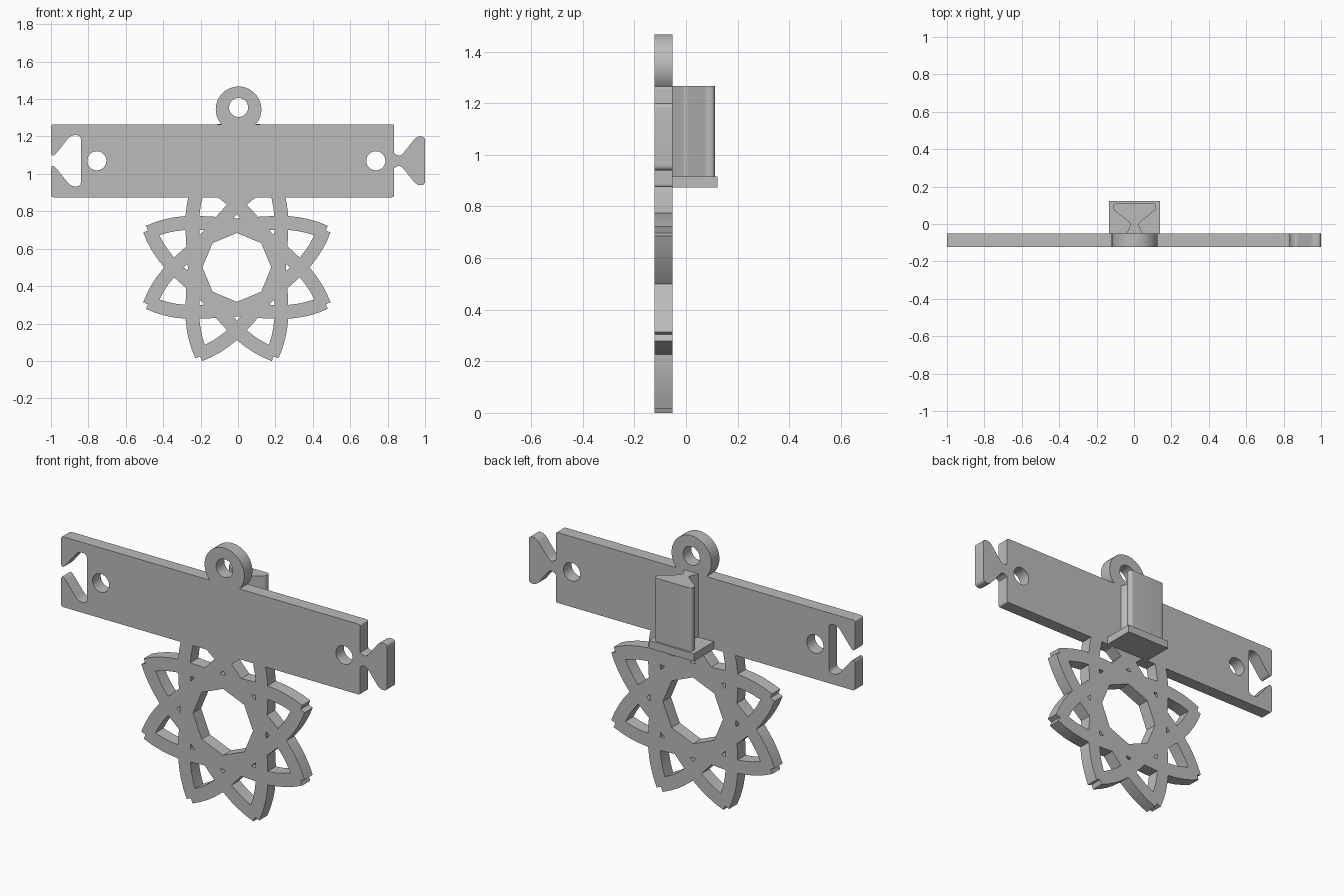
import bpy, bmesh, math
from mathutils import Vector
from mathutils.geometry import delaunay_2d_cdt

if "Cube" in bpy.data.objects:
    bpy.data.objects.remove(bpy.data.objects["Cube"])

grey = bpy.data.materials.new("plain grey")
grey.diffuse_color = (0.5, 0.5, 0.5, 1)
grey.use_nodes = True
grey.node_tree.nodes["Principled BSDF"].inputs["Base Color"].default_value = grey.diffuse_color


def circle(cx, cy, r, n=48):
    return [(cx + r * math.cos(2 * math.pi * i / n), cy + r * math.sin(2 * math.pi * i / n))
            for i in range(n)]


def rounded(points, steps=6):
    """Outline from (x, y, trim) points, each corner replaced by a small curve."""
    out = []
    for i, (x, y, r) in enumerate(points):
        p = Vector((x, y))
        if r == 0:
            out.append((x, y))
            continue
        q = Vector(points[i - 1][:2])
        s = Vector(points[(i + 1) % len(points)][:2])
        a = p + (q - p).normalized() * r
        b = p + (s - p).normalized() * r
        for k in range(steps + 1):
            t = k / steps
            out.append(tuple(a * (1 - t) ** 2 + p * 2 * t * (1 - t) + b * t * t))
    return out


def inside(p, poly):
    hit = False
    for i, (x1, y1) in enumerate(poly):
        x0, y0 = poly[i - 1]
        if (y0 > p[1]) != (y1 > p[1]) and p[0] < x0 + (p[1] - y0) * (x1 - x0) / (y1 - y0):
            hit = not hit
    return hit


def slab(name, solids, cuts, low, high, place):
    """Merge flat outlines, remove the cut outlines, and give the result thickness."""
    pts, edges = [], []
    for poly in solids + cuts:
        n, k = len(pts), len(poly)
        pts += [Vector(p) for p in poly]
        edges += [(n + i, n + (i + 1) % k) for i in range(k)]
    verts, _, tris, *_ = delaunay_2d_cdt(pts, edges, [], 0, 1e-5)
    keep = []
    for f in tris:
        c = sum((verts[i] for i in f), Vector((0, 0))) / len(f)
        if any(inside(c, s) for s in solids) and not any(inside(c, s) for s in cuts):
            keep.append(tuple(f))
    n = len(verts)
    count = {}
    for f in keep:
        for i in range(len(f)):
            e = (f[i - 1], f[i])
            key = tuple(sorted(e))
            count.setdefault(key, []).append(e)
    sides = [(e[0][0], e[0][1], e[0][1] + n, e[0][0] + n)
             for e in count.values() if len(e) == 1]
    faces = keep + [tuple(i + n for i in reversed(f)) for f in keep] + sides
    coords = [place(v.x, v.y, h) for h in (low, high) for v in verts]
    mesh = bpy.data.meshes.new(name)
    mesh.from_pydata(coords, [], faces)
    bm = bmesh.new()
    bm.from_mesh(mesh)
    bmesh.ops.delete(bm, geom=[v for v in bm.verts if not v.link_faces], context='VERTS')
    bmesh.ops.recalc_face_normals(bm, faces=bm.faces[:])
    bm.to_mesh(mesh)
    bm.free()
    mesh.materials.append(grey)
    obj = bpy.data.objects.new(name, mesh)
    bpy.context.collection.objects.link(obj)
    bpy.ops.object.select_all(action='DESELECT')
    obj.select_set(True)
    bpy.context.view_layer.objects.active = obj
    bpy.ops.object.shade_smooth_by_angle(angle=math.radians(30))
    return obj


# Bar with dovetail tab on the right and matching socket on the left
MID = 1.07
half = [(1.0, 0.13, 0.022), (0.955, 0.13, 0.02), (0.865, 0.018, 0.03), (0.835, 0.04, 0),
        (0.835, 0.195, 0.012), (-1.0, 0.195, 0.015), (-1.0, 0.005, 0.05),
        (-0.894, 0.137, 0.025), (-0.84, 0.137, 0.025)]
bar = rounded([(x, MID + z, r) for x, z, r in half] +
              [(x, MID - z, r) for x, z, r in reversed(half)])

# Eight-pointed rosette of interlaced curved bands
CX, CZ, W = -0.006, 0.5, 0.037
path = [(0, 0.225), (0.07, 0.2305), (0.14, 0.235), (0.21, 0.238), (0.276, 0.2375),
        (0.33, 0.231), (0.375, 0.222), (0.425, 0.207), (0.472, 0.188)]
path = [(-t, o) for t, o in reversed(path[1:])] + path


def band(angle):
    outer, inner = [], []
    for i, (t, o) in enumerate(path):
        a, b = path[max(i - 1, 0)], path[min(i + 1, len(path) - 1)]
        d = Vector((b[0] - a[0], b[1] - a[1])).normalized()
        outer.append((t - d.y * W, o + d.x * W))
        inner.append((t + d.y * W, o - d.x * W))
    c, s = math.cos(angle), math.sin(angle)
    return [(CX + c * x - s * z, CZ + s * x + c * z) for x, z in outer + inner[::-1]]


bands = [band(k * math.pi / 4) for k in range(8)]
hub = circle(CX, CZ, 0.235, 8)
eyelet = circle(0.003, 1.345, 0.122)

# Front plate: bar, rosette and hanging eyelet in one piece
slab("front_plate", [bar, hub, eyelet] + bands,
     [circle(CX, CZ, 0.184, 8), circle(0.003, 1.355, 0.051),
      circle(-0.755, MID, 0.051), circle(0.737, MID, 0.051)],
     -0.123, -0.052, lambda x, z, h: (x, h, z))

# Rear dovetail post
side = [(0.115, 0.112, 0.02), (0.115, 0.078, 0.012), (0.018, 0.002, 0.018), (0.043, -0.052, 0)]
post = rounded([(0.003 + x, y, r) for x, y, r in side] +
               [(0.003 - x, y, r) for x, y, r in reversed(side)])
slab("rear_post", [post], [], 0.916, 1.267, lambda x, y, h: (x, y, h))

# Square foot under the post
foot = [(-0.134, -0.052), (0.14, -0.052), (0.14, 0.123), (-0.134, 0.123)]
slab("post_foot", [foot], [], 0.873, 0.916, lambda x, y, h: (x, y, h))
